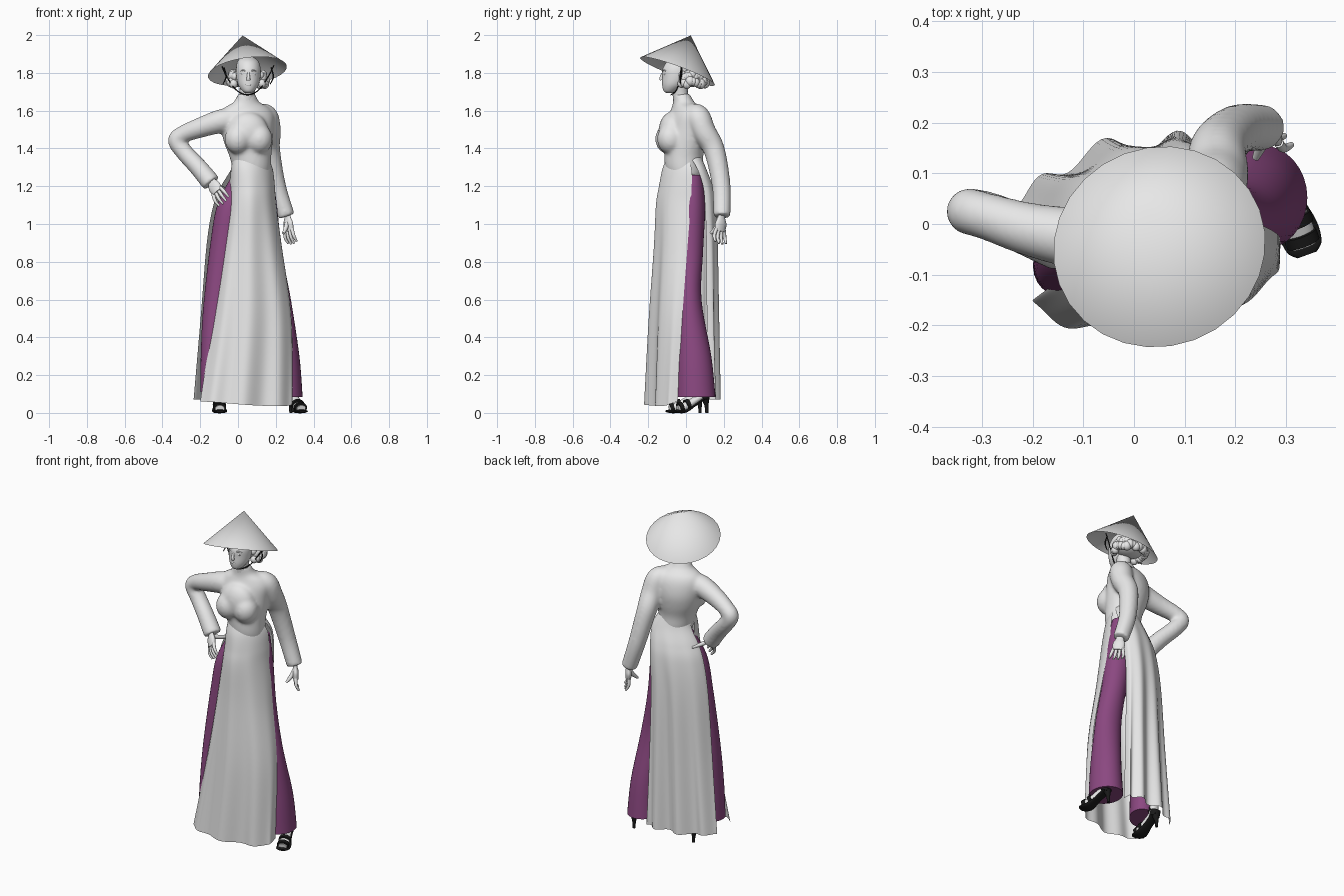
import bpy, math, random
from mathutils import Vector

random.seed(4)
cube = bpy.data.objects.get("Cube")
if cube:
    bpy.data.objects.remove(cube)


def material(name, rgb):
    m = bpy.data.materials.new(name)
    m.use_nodes = True
    m.diffuse_color = (*rgb, 1)
    m.node_tree.nodes["Principled BSDF"].inputs["Base Color"].default_value = (*rgb, 1)
    return m


GREY = material("pale_grey", (0.8, 0.8, 0.8))
PURPLE = material("plum_purple", (0.26, 0.065, 0.22))
BLACK = material("black", (0.01, 0.01, 0.01))


def spline(keys, n=6):
    """Catmull-Rom through equal-length tuples."""
    out = []
    last = len(keys) - 1
    for i in range(last):
        a, b, c, d = (keys[max(0, min(last, k))] for k in (i - 1, i, i + 1, i + 2))
        for s in range(n):
            t = s / n
            out.append([0.5 * (2 * q + (r - p) * t + (2 * p - 5 * q + 4 * r - w) * t * t
                               + (3 * q - p - 3 * r + w) * t ** 3)
                        for p, q, r, w in zip(a, b, c, d)])
    out.append(list(keys[-1]))
    return out


def skin(name, rings, mat, closed=True):
    """Bridge rows of points into a smooth surface."""
    n = len(rings[0])
    verts = [p for ring in rings for p in ring]
    span = n if closed else n - 1
    faces = [(i * n + j, i * n + (j + 1) % n, (i + 1) * n + (j + 1) % n, (i + 1) * n + j)
             for i in range(len(rings) - 1) for j in range(span)]
    sides = len(faces)
    if closed:
        faces += [tuple(reversed(range(n))), tuple(range(len(verts) - n, len(verts)))]
    me = bpy.data.meshes.new(name)
    me.from_pydata(verts, [], faces)
    me.materials.append(mat)
    for p in me.polygons:
        p.use_smooth = p.index < sides
    ob = bpy.data.objects.new(name, me)
    bpy.context.collection.objects.link(ob)
    return ob


def loft(name, keys, mat, yaw=0.0, seg=32):
    """Stack of ellipses, bottom to top: (z, cx, cy, rx, ry)."""
    rings = []
    for z, cx, cy, rx, ry in spline(keys):
        ring = []
        for j in range(seg):
            a = 2 * math.pi * j / seg
            x, y = rx * math.cos(a), ry * math.sin(a)
            ring.append((cx + x * math.cos(yaw) - y * math.sin(yaw),
                         cy + x * math.sin(yaw) + y * math.cos(yaw), z))
        rings.append(ring)
    return skin(name, rings, mat)


def tube(name, keys, mat, ref=(0, 1, 0), flat=1.0, seg=16):
    """Round or flattened tube along (x, y, z, radius)."""
    pts = spline(keys)
    rings = []
    for i, p in enumerate(pts):
        d = Vector(pts[min(i + 1, len(pts) - 1)][:3]) - Vector(pts[max(i - 1, 0)][:3])
        d.normalize()
        u = Vector(ref)
        u = (u - d * u.dot(d)).normalized()
        v = d.cross(u)
        rings.append([Vector(p[:3]) + p[3] * (u * math.cos(a) + v * flat * math.sin(a))
                      for a in (2 * math.pi * j / seg for j in range(seg))])
    return skin(name, rings, mat)


def ball(name, loc, size, mat):
    bpy.ops.mesh.primitive_uv_sphere_add(segments=20, ring_count=12, radius=1, location=loc)
    ob = bpy.context.object
    ob.name, ob.scale = name, size
    ob.data.materials.append(mat)
    ob.data.shade_smooth()
    return ob


def panel(name, keys, crest, waves, fold, dip, mat):
    """Half-round skirt sheet: (z, right x, right y, left x, left y, middle y)."""
    rows = []
    for z, rx, ry, lx, ly, my in spline(keys, 8):
        low = max(0, 1 - z / 1.3)
        row = []
        for j in range(65):
            a = math.pi * j / 64
            c = -math.cos(a)
            s = max(0, math.sin(a)) ** (1 - .6 * c * low)
            depth = my - (ry + ly) / 2
            ripple = fold * low * math.cos(waves * (a - math.radians(crest)))
            depth += math.copysign(1, depth) * ripple
            row.append(((rx + lx) / 2 + c * (lx - rx) / 2,
                        (ry + ly) / 2 + c * (ly - ry) / 2 + s * depth,
                        z - dip * low ** 3 * (1 + c) * s))
        rows.append(row)
    return skin(name, rows, mat, closed=False)


# Gown top: bodice, bust, collar and sleeves fused into one smooth skin
top = [loft("bodice", [(1.25, .075, -.005, .095, .09), (1.3, .072, -.01, .103, .1),
                       (1.36, .065, -.012, .112, .103), (1.43, .055, -.004, .13, .11),
                       (1.5, .05, .004, .14, .11), (1.57, .05, .008, .145, .096),
                       (1.615, .047, .004, .122, .077), (1.645, .045, -.012, .07, .056),
                       (1.69, .046, -.025, .046, .046)], GREY, .25)]
for x, y, z, size in ((0, -.092, 1.45, (.072, .072, .08)), (.112, -.082, 1.45, (.072, .072, .08)),
                      (.052, -.075, 1.485, (.11, .072, .11))):
    top.append(ball("bust", (x, y, z), size, GREY))
top += [
    tube("left_sleeve", [(.09, .02, 1.58, .05), (.145, .06, 1.57, .066), (.163, .095, 1.49, .064),
                         (.167, .15, 1.39, .057), (.205, .187, 1.2, .05),
                         (.257, .19, 1.04, .046)], GREY),
    tube("right_sleeve", [(-.01, -.02, 1.56, .06), (-.09, -.03, 1.545, .063), (-.2, -.012, 1.51, .054),
                          (-.29, .015, 1.475, .047), (-.325, .025, 1.44, .047),
                          (-.28, .015, 1.375, .047), (-.21, -.015, 1.3, .049),
                          (-.14, -.045, 1.215, .052)], GREY)]
bpy.ops.object.select_all(action="DESELECT")
for ob in top:
    ob.select_set(True)
bpy.context.view_layer.objects.active = top[0]
bpy.ops.object.join()
gown_top = bpy.context.object
gown_top.name = "gown_top"
fuse = gown_top.modifiers.new("fuse", "REMESH")
fuse.mode, fuse.voxel_size, fuse.use_smooth_shade = "VOXEL", .008, True
soften = gown_top.modifiers.new("soften", "SMOOTH")
soften.factor, soften.iterations = .5, 18

# Split skirt
panel("front_skirt", [(1.36, -.025, -.035, .155, .005, -.095), (1.29, -.037, -.025, .184, .03, -.122),
                      (1.2, -.045, -.02, .195, .03, -.14), (1.1, -.055, -.025, .203, .025, -.155),
                      (.88, -.085, -.05, .232, .008, -.163), (.5, -.135, -.1, .283, -.02, -.185),
                      (.06, -.2, -.15, .288, -.045, -.203)],
      135, 7.5, .016, .02, GREY)
panel("back_skirt", [(1.36, -.025, -.025, .155, .02, .075), (1.29, -.037, .0, .18, .06, .102),
                     (1.2, -.09, .005, .172, .09, .13), (1.1, -.13, .01, .165, .1, .146),
                     (.9, -.165, .015, .15, .108, .15), (.5, -.198, .02, .155, .11, .15),
                     (.07, -.235, .03, .165, .11, .152)],
      83, 8, .024, .0, GREY)

# Wide trousers
loft("left_trouser", [(.085, .25, .052, .092, .104), (.3, .242, .042, .083, .092),
                      (.6, .202, .018, .078, .064), (.85, .16, .022, .073, .068),
                      (1.1, .12, .034, .086, .068), (1.26, .115, .04, .068, .05)], PURPLE)
loft("right_trouser", [(.11, -.107, -.05, .107, .076), (.3, -.107, -.045, .103, .076),
                       (.55, -.1, -.037, .093, .077), (.9, -.062, -.025, .088, .08),
                       (1.1, -.025, -.015, .09, .08), (1.25, .025, .0, .062, .06)], PURPLE, .8)


# Hands
def hand(name, wrist, way, across, thumb):
    w, d, s = Vector(wrist), Vector(way).normalized(), Vector(across).normalized()
    curl = s.cross(d)
    tube(name + "_palm", [(*(w - d * .03), .022), (*w, .023), (*(w + d * .035), .036),
                          (*(w + d * .075), .031)], GREY, s, .5)
    for k in range(4):
        off = (k - 1.5)
        a = w + d * .065 + s * off * .018
        size = .08 - .007 * abs(off)
        b = a + d * size * .55 + s * off * .006
        c = b + d * size * .45 + curl * .016
        tube(f"{name}_finger_{k + 1}", [(*a, .01), (*b, .009), (*c, .006)], GREY, s, 1, 10)
    t = Vector(thumb)
    tube(name + "_thumb", [(*(w + d * .015), .013), (*((w + d * .03 + t) / 2), .012), (*t, .007)],
         GREY, (.1, .3, 1), 1, 10)


hand("left_hand", (.262, .188, 1.035), (.1, -.1, -.95), (.6, -.75, .15), (.24, .13, .95))
hand("right_hand", (-.14, -.065, 1.225), (.42, -.48, -.75), (.7, -.3, .65), (-.075, .05, 1.19))

# Head and face
tube("neck", [(.045, -.02, 1.62, .045), (.048, -.03, 1.69, .041), (.055, -.035, 1.76, .043)], GREY)
loft("head", [(1.693, .055, -.088, .014, .016), (1.705, .055, -.083, .032, .036),
              (1.735, .055, -.066, .053, .06), (1.775, .055, -.052, .063, .074),
              (1.82, .055, -.042, .065, .082), (1.86, .053, -.03, .056, .07),
              (1.885, .05, -.02, .03, .04)], GREY)
tube("nose", [(.055, -.122, 1.8, .006), (.055, -.131, 1.775, .009), (.055, -.128, 1.763, .011)],
     GREY, (1, 0, 0))
ball("lips", (.055, -.119, 1.738), (.018, .009, .007), GREY)
for side, s in (("right", -1), ("left", 1)):
    ball(side + "_eye", (.055 + s * .026, -.111, 1.793), (.013, .008, .007), GREY)
    tube(side + "_brow", [(.055 + s * .012, -.122, 1.808, .003), (.055 + s * .028, -.117, 1.814, .004),
                          (.055 + s * .044, -.103, 1.808, .002)], GREY, (0, 0, 1), 1, 8)

# Curly bob
ball("hair", (.052, .022, 1.775), (.092, .085, .05), GREY)
for k in range(46):
    a = math.radians(-35 + 250 * (k % 23) / 22)
    z, spread = (1.748, 1) if k < 23 else (1.782, .88)
    z += random.uniform(-.01, .01)
    r = random.uniform(.02, .026)
    ball(f"curl_{k + 1}", (.052 + .092 * spread * math.cos(a), .022 + .08 * spread * math.sin(a), z),
         (r, r, r * 1.1), GREY)

# Conical hat with chin strap
axis = Vector((-.026, .07, .19))
rim = Vector((.05, -.045, 1.808))
bpy.ops.mesh.primitive_cone_add(vertices=28, radius1=.211, radius2=0, depth=axis.length,
                                end_fill_type="NOTHING", location=rim + axis / 2,
                                rotation=axis.to_track_quat("Z", "Y").to_euler())
hat = bpy.context.object
hat.name = "conical_hat"
hat.data.materials.append(GREY)
hat.data.shade_smooth()
tube("chin_strap", [(-.085, -.02, 1.835, .003), (-.06, -.025, 1.78, .003), (-.01, -.05, 1.71, .003),
                    (.05, -.08, 1.684, .003), (.11, -.05, 1.71, .003), (.16, -.025, 1.78, .003),
                    (.19, -.02, 1.84, .003)], BLACK, (0, 1, 0), 1, 8)
for side, x in (("right", -.075), ("left", .175)):
    tube(side + "_strap_tie", [(x, -.025, 1.83, .003), (x + .012, -.03, 1.78, .004),
                               (x - .005, -.03, 1.74, .002)], BLACK, (0, 1, 0), 1, 8)


# High-heeled sandals with bare feet
def sandal(side, x, y, turn):
    X = (1, 0, 0)
    parts = [
        tube(side + "_foot", [(0, -.085, .022, .024), (0, -.05, .03, .031), (0, .01, .065, .027),
                              (0, .055, .105, .027), (0, .06, .2, .026)], GREY, X, .75),
        tube(side + "_sole", [(0, -.102, .009, .02), (0, -.085, .009, .036), (0, -.045, .01, .04),
                              (0, .01, .042, .03), (0, .06, .075, .03), (0, .088, .08, .02)],
             BLACK, X, .24),
        tube(side + "_heel", [(0, .072, .075, .022), (0, .078, .04, .011), (0, .08, 0, .008)],
             BLACK, X),
        tube(side + "_heel_cup", [(0, .06, .075, .03), (0, .07, .11, .03)], BLACK, X)]
    for k, (py, pz, w) in enumerate(((-.068, .026, .034), (-.03, .04, .035), (.045, .115, .03))):
        parts.append(tube(f"{side}_band_{k + 1}", [(0, py - .01, pz, w), (0, py + .01, pz + .006, w)],
                          BLACK, X, .85))
    for ob in parts:
        ob.location = (x, y, 0)
        ob.rotation_euler.z = turn


sandal("left", .307, .035, .35)
sandal("right", -.1, -.005, .05)
